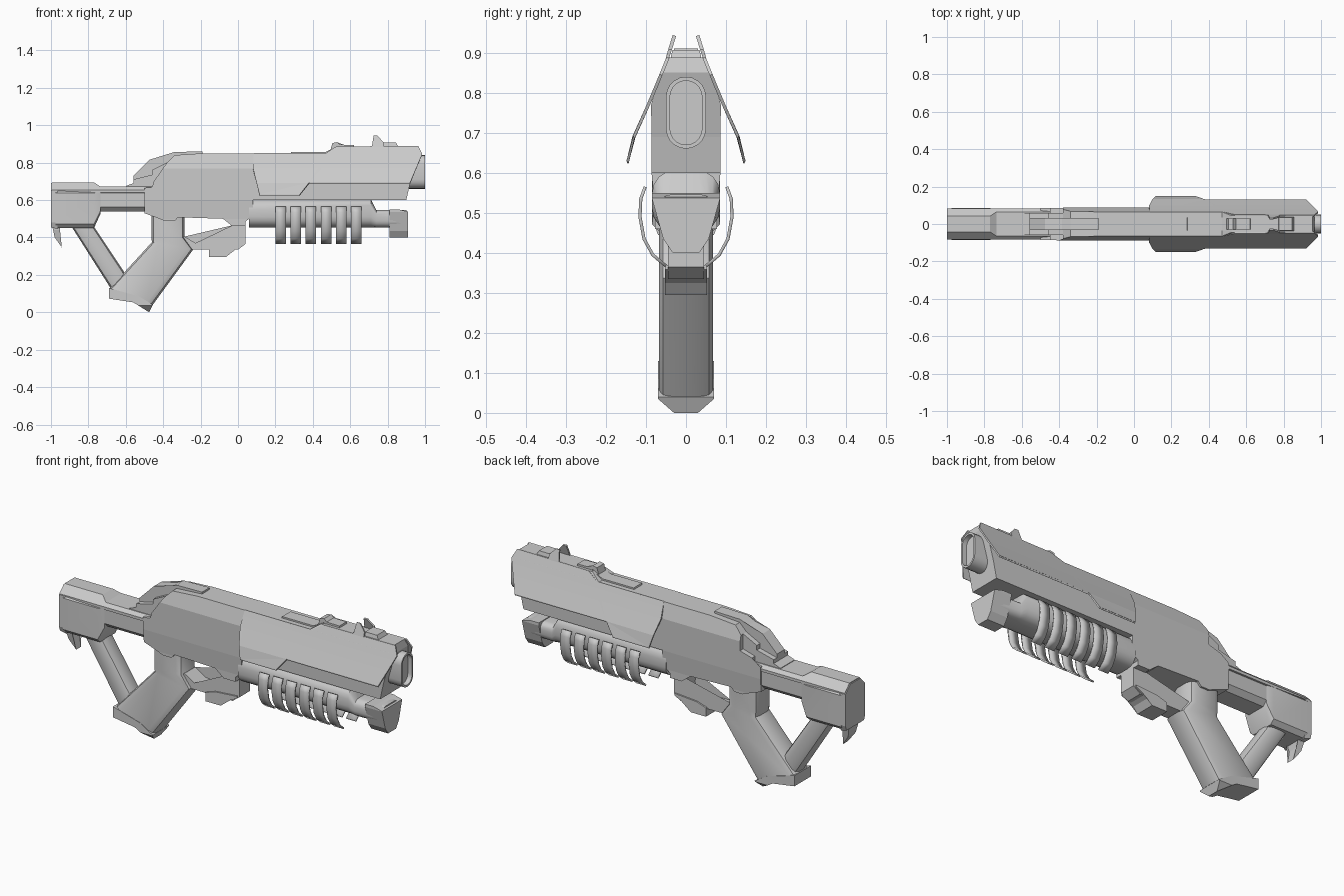
import bpy, bmesh, math
from mathutils import Vector

if "Cube" in bpy.data.objects:
    bpy.data.objects.remove(bpy.data.objects["Cube"])


def add(name, bm, smooth=None):
    bmesh.ops.recalc_face_normals(bm, faces=bm.faces[:])
    me = bpy.data.meshes.new(name)
    bm.to_mesh(me)
    bm.free()
    ob = bpy.data.objects.new(name, me)
    bpy.context.collection.objects.link(ob)
    if smooth:
        me.shade_smooth()
        me.set_sharp_from_angle(angle=math.radians(smooth))
    return ob


def interp(table, z):
    if z <= table[0][0]:
        return table[0][1]
    for (z0, w0), (z1, w1) in zip(table, table[1:]):
        if z <= z1:
            return w0 + (w1 - w0) * (z - z0) / (z1 - z0)
    return table[-1][1]


def shape(bm, width):
    """Cut at each height of the width table, then set y from the table."""
    bmesh.ops.triangulate(bm, faces=[f for f in bm.faces if len(f.verts) > 4])
    for z, _ in width:
        bmesh.ops.bisect_plane(bm, geom=bm.verts[:] + bm.edges[:] + bm.faces[:],
                               plane_co=(0, 0, z), plane_no=(0, 0, 1))
    for v in bm.verts:
        v.co.y = math.copysign(interp(width, v.co.z), v.co.y)


def prism(name, pts, width):
    """Side profile (x, z) extruded both ways; width = half width or (z, half width) table."""
    if not isinstance(width, list):
        width = [(0, width)]
    bm = bmesh.new()
    a = [bm.verts.new((x, -1, z)) for x, z in pts]
    b = [bm.verts.new((x, 1, z)) for x, z in pts]
    bm.faces.new(a)
    bm.faces.new(b[::-1])
    for i in range(len(pts)):
        j = (i + 1) % len(pts)
        bm.faces.new((a[i], b[i], b[j], a[j]))
    shape(bm, width)
    return add(name, bm)


def thicken_mirror(ob, t):
    s = ob.modifiers.new("thickness", 'SOLIDIFY')
    s.thickness, s.offset = t, 0
    m = ob.modifiers.new("mirror", 'MIRROR')
    m.use_axis = (False, True, False)


def sheet(name, pts, width, t):
    """Thin mirrored plate that follows a (z, y) table."""
    bm = bmesh.new()
    bm.faces.new([bm.verts.new((x, 1, z)) for x, z in pts])
    shape(bm, width)
    ob = add(name, bm)
    thicken_mirror(ob, t)
    return ob


def loft(name, stations, k=2, smooth=40):
    """Rounded-rectangle sections; station = (x, z, ux, uz, half y, corner ratio)."""
    bm = bmesh.new()
    rings = []
    for x, z, ux, uz, hy, r in stations:
        u = Vector((ux, 0, uz))
        a = u.length
        c = min(a, hy) * r
        ring = []
        for q, (su, sv) in enumerate(((1, 1), (-1, 1), (-1, -1), (1, -1))):
            for i in range(k + 1):
                t = math.pi / 2 * (q + i / k)
                p = su * (a - c) + c * math.cos(t)
                y = sv * (hy - c) + c * math.sin(t)
                ring.append(bm.verts.new(Vector((x, y, z)) + u / a * p))
        rings.append(ring)
    for r0, r1 in zip(rings, rings[1:]):
        for i in range(len(r0)):
            j = (i + 1) % len(r0)
            bm.faces.new((r0[i], r0[j], r1[j], r1[i]))
    bm.faces.new(rings[0])
    bm.faces.new(rings[-1][::-1])
    bmesh.ops.remove_doubles(bm, verts=bm.verts[:], dist=1e-4)
    return add(name, bm, smooth)


# Receiver with sloped shoulders and raised front top
prism("receiver", [(-.5, .53), (-.42, .50), (-.39, .487), (-.34, .487), (-.32, .508), (-.08, .5),
                   (-.03, .46), (.04, .46), (.04, .485), (.08, .515), (.08, .6), (.9, .6), (.92, .69),
                   (.965, .85), (.955, .888), (.52, .885), (.47, .85), (-.19, .85), (-.34, .84),
                   (-.38, .80), (-.38, .72), (-.45, .70), (-.45, .67), (-.5, .665)],
      [(.5, .078), (.6, .086), (.77, .087), (.85, .065), (.89, .042)])

# Flared side plates
sheet("side_plate", [(.08, .77), (.115, .627), (.33, .627), (.38, .69), (.92, .69), (.985, .845),
                     (.963, .888), (.54, .885), (.48, .85), (.085, .85)],
      [(.627, .146), (.69, .13), (.77, .094), (.82, .073), (.888, .045)], .008)

# Muzzle with a shallow recess
loft("muzzle", [(.86, .75, 0, .09, .05, 1), (1.0, .75, 0, .09, .05, 1),
                (1.0, .75, 0, .08, .04, 1), (.975, .75, 0, .08, .04, 1)], k=5)

# Under-barrel tube, front cap and cooling ribs
loft("under_tube", [(.06, .53, 0, .076, .085, .75), (.71, .53, 0, .076, .085, .75),
                    (.74, .5, 0, .046, .075, .75), (.9, .5, 0, .046, .07, .75)], k=4)
prism("tube_cap", [(.81, .40), (.91, .40), (.91, .537), (.86, .55), (.81, .55)],
      [(.40, .033), (.435, .057), (.535, .085)])
bm = bmesh.new()
arc = [(.102, .565), (.113, .535), (.115, .49), (.105, .435), (.083, .395), (.05, .367)]
rows = [[bm.verts.new((x, y, z)) for y, z in arc] for x in (.2, .256)]
for i in range(len(arc) - 1):
    bm.faces.new((rows[0][i], rows[0][i + 1], rows[1][i + 1], rows[1][i]))
ribs = add("cooling_ribs", bm, 35)
thicken_mirror(ribs, .008)
arr = ribs.modifiers.new("repeat", 'ARRAY')
arr.count, arr.use_relative_offset, arr.use_constant_offset = 6, False, True
arr.constant_offset_displace = (.081, 0, 0)

# Trigger guard and lower latch
prism("trigger_guard", [(-.3, .40), (-.3, .335), (0, .335), (.04, .365), (.04, .465), (-.03, .465),
                        (-.022, .41), (-.035, .362), (-.22, .366), (-.285, .405)], .045)
prism("lower_latch", [(-.155, .295), (-.065, .295), (-.04, .325), (.03, .358), (.03, .37),
                      (-.1, .36), (-.155, .342)], .053)

# Hand grip, foot plate and rear strut
loft("hand_grip", [(-.375, .52, .088, 0, .068, .5), (-.375, .40, .088, 0, .068, .5),
                   (-.35, .355, .11, -.02, .068, .5), (-.57, .085, .115, -.044, .068, .5)])
prism("grip_foot", [(-.69, .13), (-.69, .073), (-.56, .053), (-.475, .0), (-.455, .04), (-.53, .085)],
      [(0, .03), (.035, .07), (.13, .07)])
loft("rear_strut", [(-.84, .48, .06, 0, .05, .6), (-.825, .45, .06, 0, .05, .6),
                    (-.65, .18, .035, .045, .05, .6), (-.62, .13, .035, .045, .045, .6)])

# Stock: neck, butt block, top rail, back plate and hook
loft("stock_neck", [(-.8, .6, 0, .062, .075, .4), (-.45, .6, 0, .062, .075, .4)], k=1)
loft("butt_block", [(-.975, .555, 0, .105, .085, .25), (-.77, .555, 0, .105, .085, .25),
                    (-.735, .592, 0, .065, .076, .25)], k=1)
prism("stock_rail", [(-.995, .65), (-.995, .695), (-.77, .695), (-.735, .672), (-.45, .672), (-.45, .64),
                     (-.74, .64)], [(.655, .082), (.695, .042)])
prism("back_plate", [(-1, .69), (-1, .455), (-.965, .445), (-.965, .69)],
      [(.445, .07), (.48, .083), (.65, .083), (.69, .042)])
prism("butt_hook", [(-.995, .47), (-.98, .40), (-.942, .347), (-.965, .42), (-.955, .47)],
      [(.347, .02), (.44, .04)])

# Stepped rear cover with a central spine
prism("rear_steps", [(-.6, .66), (-.6, .675), (-.56, .69), (-.56, .71), (-.46, .735), (-.46, .76),
                     (-.38, .80), (-.3, .81), (-.3, .66)], .06)
prism("rear_spine", [(-.56, .69), (-.56, .73), (-.475, .815), (-.385, .834), (-.34, .857),
                     (-.19, .86), (-.19, .83), (-.3, .75)], .032)

# Top strip, sights and front sight ears
prism("top_strip", [(.28, .84), (.285, .858), (.47, .858), (.53, .89), (.53, .84)], .035)
prism("rear_sight", [(.495, .87), (.505, .905), (.53, .91), (.545, .896), (.62, .895), (.625, .87)], .03)
prism("front_sight_block", [(.77, .88), (.775, .907), (.845, .907), (.86, .88)],
      [(.88, .04), (.907, .034)])
sheet("sight_ear", [(.715, .875), (.725, .943), (.745, .943), (.778, .908), (.778, .875)],
      [(.875, .05), (.943, .029)], .009)
